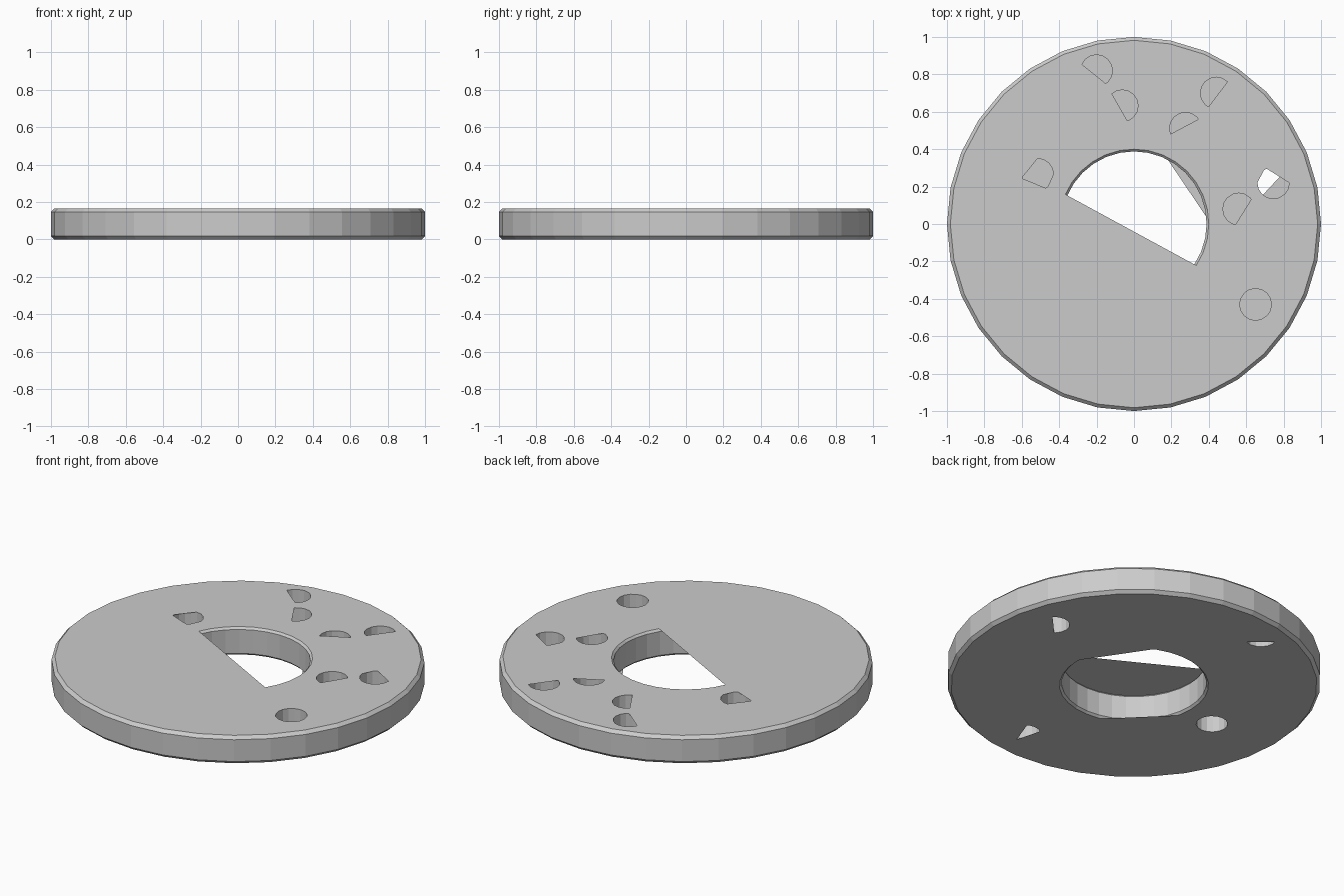
import bpy, bmesh
from math import sin, cos, pi, radians

if "Cube" in bpy.data.objects:
    bpy.data.objects.remove(bpy.data.objects["Cube"])

H = 0.165      # disc thickness
C = 0.018      # edge chamfer


def circle(cx, cy, r, n):
    return [(cx + r * cos(2 * pi * i / n), cy + r * sin(2 * pi * i / n)) for i in range(n)]


def clip(poly, center, cuts):
    """Keep the part of a polygon where (p - center) . direction(angle) >= distance."""
    for angle, dist in cuts:
        nx, ny = cos(radians(angle)), sin(radians(angle))
        side = [(x - center[0]) * nx + (y - center[1]) * ny - dist for x, y in poly]
        out = []
        for i, (p, a) in enumerate(zip(poly, side)):
            q, b = poly[(i + 1) % len(poly)], side[(i + 1) % len(poly)]
            if a >= 0:
                out.append(p)
            if (a > 0 and b < 0) or (a < 0 and b > 0):
                t = a / (a - b)
                out.append((p[0] + t * (q[0] - p[0]), p[1] + t * (q[1] - p[1])))
        poly = out
    return poly


def finish(bm, name):
    mesh = bpy.data.meshes.new(name)
    bm.to_mesh(mesh)
    bm.free()
    ob = bpy.data.objects.new(name, mesh)
    bpy.context.collection.objects.link(ob)
    return ob


def plate(name, outlines, z, up):
    bm = bmesh.new()
    for pts in outlines:
        vs = [bm.verts.new((x, y, z)) for x, y in pts]
        for i, v in enumerate(vs):
            bm.edges.new((v, vs[(i + 1) % len(vs)]))
    bmesh.ops.triangle_fill(bm, use_beauty=True, edges=bm.edges[:], normal=(0, 0, 1))
    bm.normal_update()
    wrong = [f for f in bm.faces if (f.normal.z > 0) != up]
    bmesh.ops.reverse_faces(bm, faces=wrong)
    finish(bm, name)


def wall(name, cx, cy, profile, n, inward):
    """Open band of rings; profile is (radius, height) from bottom to top."""
    bm = bmesh.new()
    rings = [[bm.verts.new((x, y, z)) for x, y in circle(cx, cy, r, n)] for r, z in profile]
    for lo, hi in zip(rings, rings[1:]):
        for i in range(n):
            j = (i + 1) % n
            quad = [lo[i], lo[j], hi[j], hi[i]]
            bm.faces.new(quad[::-1] if inward else quad)
    finish(bm, name)


# small holes: centre, cuts of the top opening, cuts of the bottom opening (None = closed)
HOLES = [
    ((-0.20, 0.82), [(51, -0.023)], [(231, 0.035)]),
    ((-0.063, 0.632), [(30, -0.016)], None),
    ((0.44, 0.70), [(143, -0.011)], None),
    ((0.275, 0.512), [(118, 0.01)], None),
    ((0.56, 0.08), [(148, -0.029)], None),
    ((0.745, 0.22), [(238, -0.045), (-27, -0.076)], [(137, -0.003)]),
    ((-0.515, 0.265), [(-39, -0.054), (68, -0.051), (156, -0.076)], None),
    ((0.65, -0.43), [], None),
    ((-0.587, -0.05), None, []),
    ((0.12, -0.77), None, [(15, -0.033), (160, -0.016)]),
]
R, N = 0.085, 16

# outer rim with chamfers
wall("outer_rim", 0, 0, [(1 - C, 0), (1, C), (1, H - C), (1 - C, H)], 32, False)

# central bore with chamfered mouths
wall("central_bore", 0, 0, [(0.4, 0), (0.388, 0.012), (0.388, H - 0.012), (0.4, H)], 32, True)

# top and bottom plates with partly covered openings
edge = circle(0, 0, 1 - C, 32)
bore = circle(0, 0, 0.4, 32)
top = [edge, clip(bore, (0, 0), [(61.5, -0.036)])]
bottom = [edge, clip(bore, (0, 0), [(214, -0.342), (45, -0.343)])]
for i, (c, t, b) in enumerate(HOLES):
    ring = circle(c[0], c[1], R, N)
    if t is not None:
        top.append(clip(ring, c, t))
    if b is not None:
        bottom.append(clip(ring, c, b))
    wall("small_bore_%d" % (i + 1), c[0], c[1], [(R, 0), (R, H)], N, True)
plate("top_plate", top, H, True)
plate("bottom_plate", bottom, 0, False)
